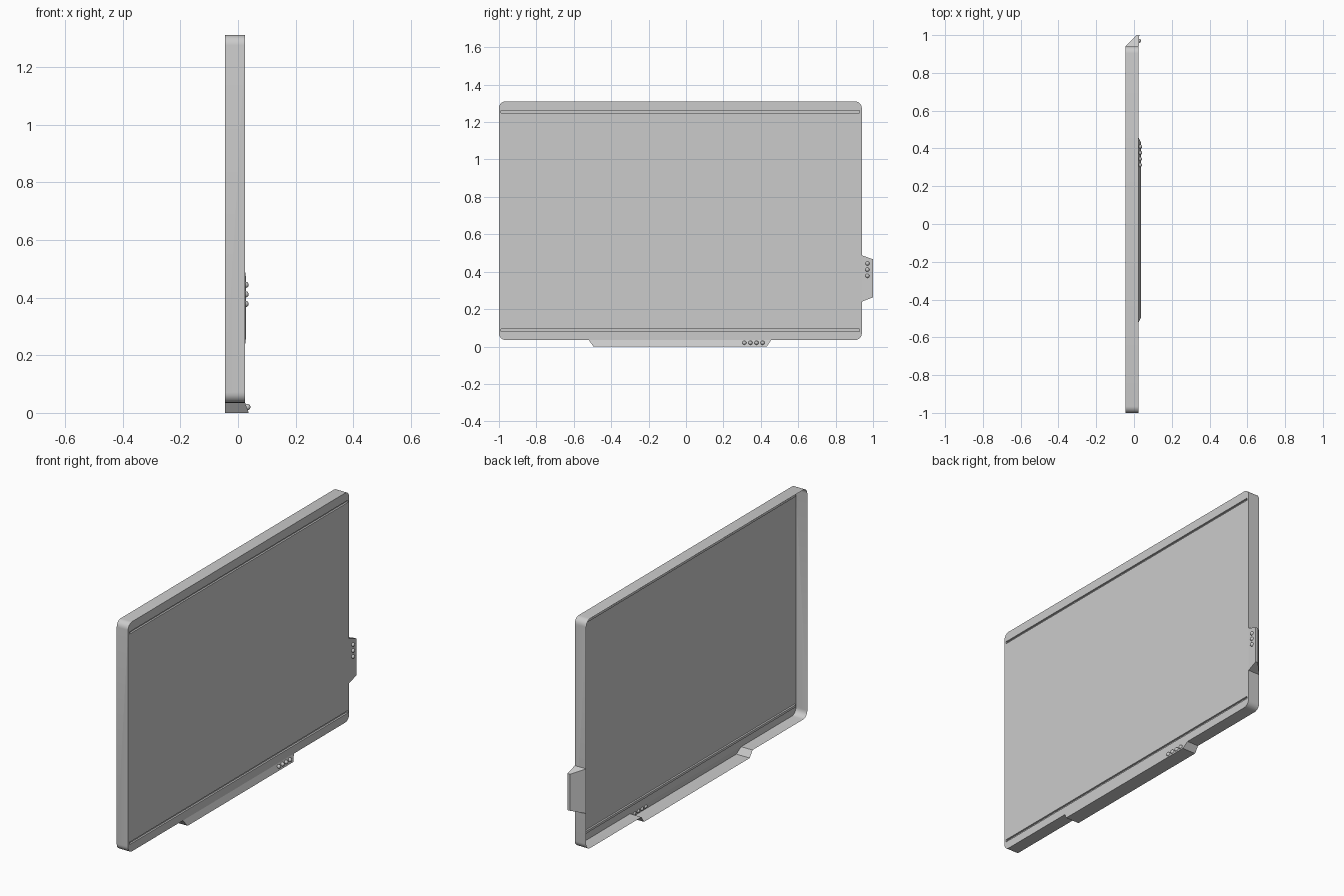
import bpy, bmesh, math
from mathutils import Vector

if "Cube" in bpy.data.objects:
    bpy.data.objects.remove(bpy.data.objects["Cube"])

FRONT, BACK = 0.025, -0.045
Y0, Y1, Z0, Z1, R = -1.0, 0.94, 0.035, 1.31, 0.035
LIP0, LIP1 = -0.52, 0.455


def finish(name, bm, angle=30):
    me = bpy.data.meshes.new(name)
    bm.to_mesh(me)
    bm.free()
    ob = bpy.data.objects.new(name, me)
    bpy.context.collection.objects.link(ob)
    bpy.context.view_layer.objects.active = ob
    ob.select_set(True)
    bpy.ops.object.shade_smooth_by_angle(angle=math.radians(angle))
    ob.select_set(False)
    return ob


# Board shell: rounded front panel, walls reaching back, open rear
bm = bmesh.new()
outline = [(LIP0, Z0), (LIP1, Z0)]
corners = [(Y1 - R, Z0 + R, -90), (Y1 - R, Z1 - R, 0),
           (Y0 + R, Z1 - R, 90), (Y0 + R, Z0 + R, 180)]
for cy, cz, start in corners:
    for i in range(7):
        a = math.radians(start + 15 * i)
        outline.append((cy + R * math.cos(a), cz + R * math.sin(a)))
panel = bm.faces.new([bm.verts.new((FRONT, y, z)) for y, z in outline])
# The stretch above the lower tray stays open
rim = [e for e in bm.edges
       if not all(v.co.z < Z0 + 1e-5 and LIP0 - 1e-4 < v.co.y < LIP1 + 1e-4 for v in e.verts)]
ext = bmesh.ops.extrude_edge_only(bm, edges=rim)
bmesh.ops.translate(bm, vec=(BACK - FRONT, 0, 0),
                    verts=[g for g in ext["geom"] if isinstance(g, bmesh.types.BMVert)])

# Long grooves across the panel near the top and bottom
grooves = [(0.08, 0.093), (1.249, 1.261)]
gy = (-0.988, 0.928)
cuts = [((0, 0, z), (0, 0, 1)) for g in grooves for z in g]
cuts += [((0, y, 0), (0, 1, 0)) for y in gy]
for co, no in cuts:
    faces = [f for f in bm.faces if all(abs(v.co.x - FRONT) < 1e-5 for v in f.verts)]
    geom = set(faces)
    for f in faces:
        geom.update(f.edges)
        geom.update(f.verts)
    bmesh.ops.bisect_plane(bm, geom=list(geom), plane_co=co, plane_no=no)
slots = []
for f in bm.faces:
    c = f.calc_center_median()
    if all(abs(v.co.x - FRONT) < 1e-5 for v in f.verts) and gy[0] < c.y < gy[1]:
        if any(a < c.z < b and f.calc_area() < 0.05 for a, b in grooves):
            slots.append(f)
res = bmesh.ops.extrude_discrete_faces(bm, faces=slots)
bmesh.ops.translate(bm, vec=(-0.01, 0, 0), verts=list({v for f in res["faces"] for v in f.verts}))
bmesh.ops.recalc_face_normals(bm, faces=bm.faces)
finish("board_shell", bm)


def flared_part(name, rings, keep):
    """Join two matching end profiles with quads, plus the end caps."""
    bm = bmesh.new()
    a, b = [[bm.verts.new(p) for p in ring] for ring in rings]
    for i in keep:
        j = (i + 1) % len(a)
        bm.faces.new((a[i], a[j], b[j], b[i]))
    bm.faces.new(a[::-1])
    bm.faces.new(b)
    bmesh.ops.recalc_face_normals(bm, faces=bm.faces)
    return finish(name, bm)


# Lower tray: trapezoid dropping to the floor, open at top and rear
flared_part("lower_tray",
            [[(FRONT, t, Z0), (0.037, b, 0), (BACK, b, 0), (BACK, t, Z0)]
             for t, b in ((LIP0, -0.495), (LIP1, 0.432))], keep=(0, 1))

# Side tab: wedge with a slanted rear
flared_part("side_tab",
            [[(FRONT, Y1, w), (0.028, 1.0, n), (0.013, 1.0, n), (BACK, Y1, w)]
             for w, n in ((0.24, 0.263), (0.488, 0.466))], keep=(0, 1, 2))


# Round buttons
def button(name, loc):
    bm = bmesh.new()
    bmesh.ops.create_uvsphere(bm, u_segments=16, v_segments=10, radius=0.011)
    bmesh.ops.translate(bm, vec=Vector(loc), verts=bm.verts)
    finish(name, bm, 60)


for i in range(4):
    button(f"tray_button_{i + 1}", (0.032, 0.312 + 0.0325 * i, 0.02))
for i in range(3):
    button(f"tab_button_{i + 1}", (0.026, 0.97, 0.378 + 0.033 * i))
